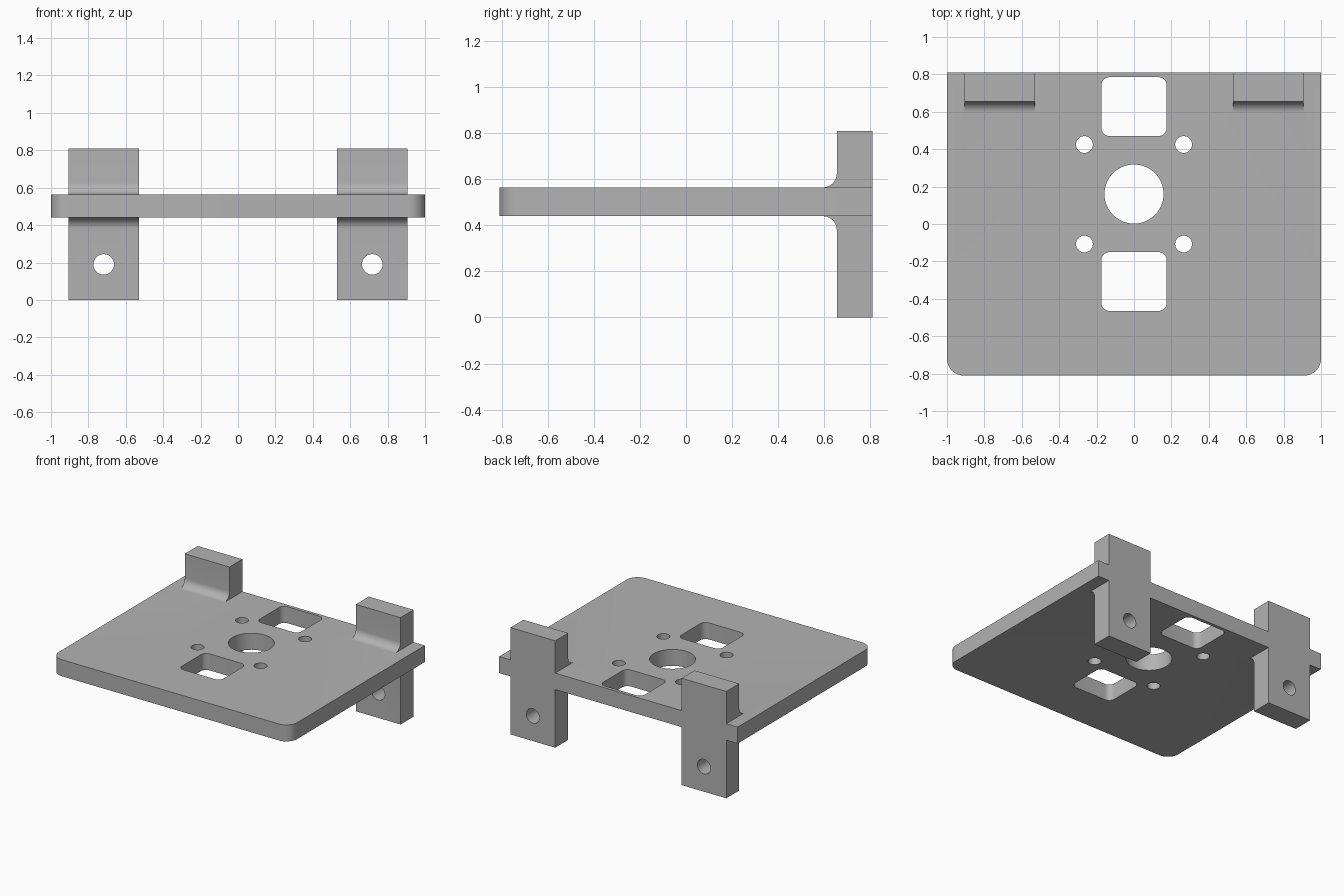
import bpy, bmesh, math
from mathutils import Vector

if "Cube" in bpy.data.objects:
    bpy.data.objects.remove(bpy.data.objects["Cube"])

Z0, Z1 = 0.44, 0.565          # plate underside and top
BACK = 0.81
FILLET = 0.06

grey = bpy.data.materials.new("plain grey")
grey.diffuse_color = (0.45, 0.45, 0.45, 1)
grey.use_nodes = True
grey.node_tree.nodes["Principled BSDF"].inputs["Base Color"].default_value = grey.diffuse_color


def arc(cx, cy, r, a0, a1, n):
    return [(cx + r * math.cos(math.radians(a0 + (a1 - a0) * i / n)),
             cy + r * math.sin(math.radians(a0 + (a1 - a0) * i / n))) for i in range(n + 1)]


def rounded_rect(x0, y0, x1, y1, r, n=10):
    return (arc(x0 + r, y0 + r, r, 180, 270, n) + arc(x1 - r, y0 + r, r, 270, 360, n)
            + arc(x1 - r, y1 - r, r, 0, 90, n) + arc(x0 + r, y1 - r, r, 90, 180, n))


def prism(name, outline, place, depth):
    """Extrude a 2D outline, placed in space by a function, along depth."""
    bm = bmesh.new()
    face = bm.faces.new([bm.verts.new(place(u, v)) for u, v in outline])
    ext = bmesh.ops.extrude_face_region(bm, geom=[face])
    bmesh.ops.translate(bm, vec=Vector(depth),
                        verts=[g for g in ext["geom"] if isinstance(g, bmesh.types.BMVert)])
    bmesh.ops.recalc_face_normals(bm, faces=bm.faces)
    mesh = bpy.data.meshes.new(name)
    bm.to_mesh(mesh)
    bm.free()
    mesh.materials.append(grey)
    ob = bpy.data.objects.new(name, mesh)
    bpy.context.collection.objects.link(ob)
    return ob


def combine(target, other, operation):
    mod = target.modifiers.new(other.name, 'BOOLEAN')
    mod.object, mod.operation, mod.solver = other, operation, 'EXACT'
    other.hide_render = True
    helpers.append(other)


helpers = []

# Flat plate with rounded front corners
r = 0.09
outline = (arc(-1 + r, -BACK + r, r, 180, 270, 12) + arc(1 - r, -BACK + r, r, 270, 360, 12)
           + [(1, BACK), (-1, BACK)])
plate = prism("mounting_plate", outline, lambda x, y: (x, y, Z0), (0, 0, Z1 - Z0))

# Upright brackets, filleted into the plate above and below
front = 0.655
side = ([(BACK, 0), (BACK, 0.81), (front, 0.81)]
        + arc(front - FILLET, Z1 + FILLET, FILLET, 0, -90, 10)
        + arc(front - FILLET, Z0 - FILLET, FILLET, 90, 0, 10) + [(front, 0)])
for label, x in (("left", -0.905), ("right", 0.53)):
    combine(plate, prism(label + "_bracket", side, lambda y, z: (x, y, z), (0.375, 0, 0)), 'UNION')

# Openings through the plate
openings = [("centre_bore", arc(0, 0.16, 0.158, 0, 360, 64)[:-1]),
            ("rear_window", rounded_rect(-0.175, 0.47, 0.175, 0.785, 0.045)),
            ("front_window", rounded_rect(-0.175, -0.465, 0.175, -0.15, 0.045))]
openings += [("screw_hole", arc(sx * 0.265, y, 0.045, 0, 360, 32)[:-1])
             for sx in (-1, 1) for y in (0.425, -0.107)]
for name, shape in openings:
    combine(plate, prism(name + "_cutter", shape, lambda x, y: (x, y, 0.3), (0, 0, 0.4)), 'DIFFERENCE')

# Pin holes through the brackets
for sx in (-1, 1):
    shape = arc(sx * 0.718, 0.19, 0.055, 0, 360, 32)[:-1]
    combine(plate, prism("pin_hole_cutter", shape, lambda x, z: (x, 0.5, z), (0, 0.5, 0)), 'DIFFERENCE')

# Apply the cuts, remove helpers and smooth the curved walls
bpy.context.view_layer.objects.active = plate
plate.select_set(True)
bpy.ops.object.convert(target='MESH')
for ob in helpers:
    bpy.data.objects.remove(ob)
bpy.ops.object.shade_smooth_by_angle(angle=math.radians(30))
